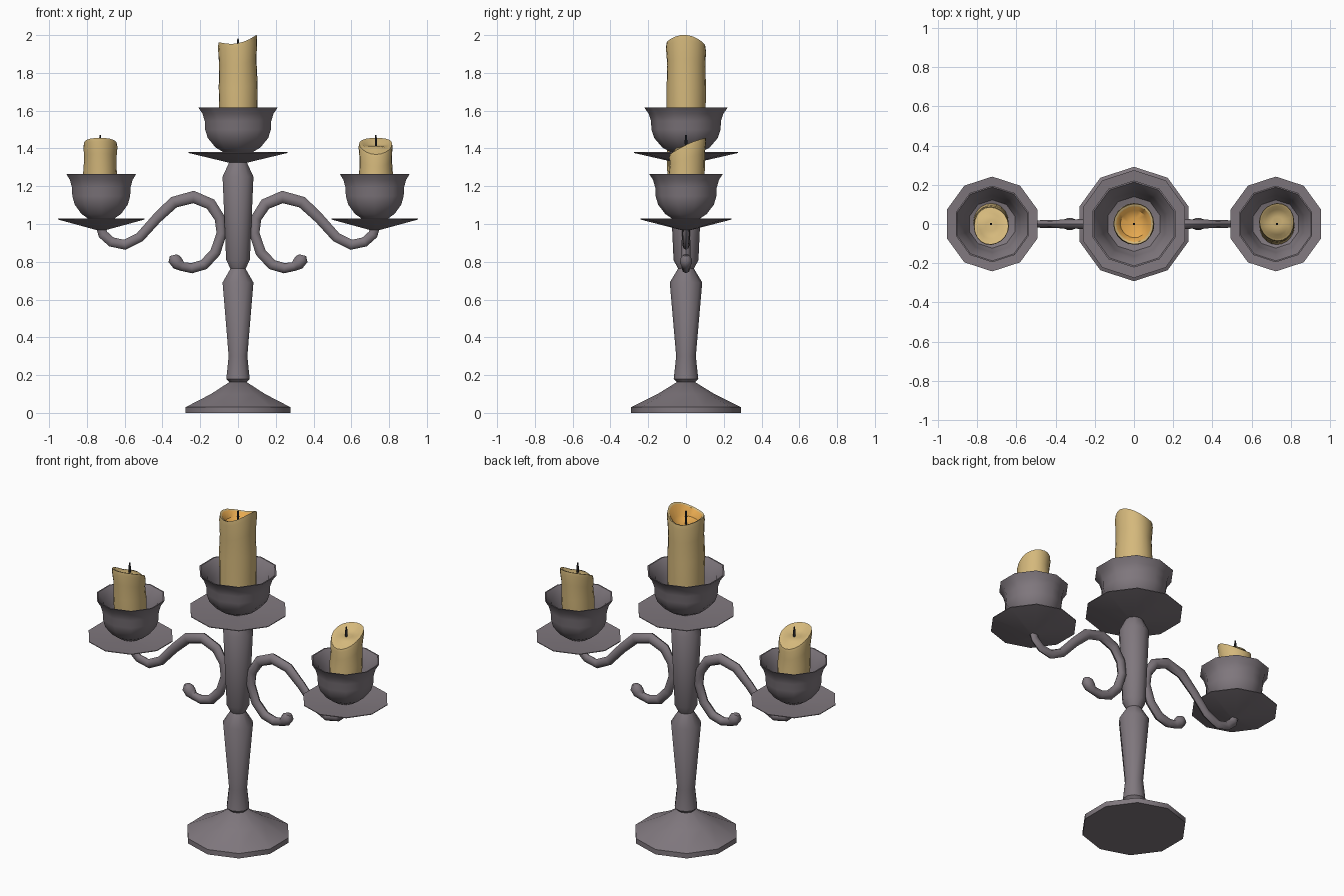
import bpy, bmesh, math
from math import sin, cos, pi, radians
from mathutils import Vector

if "Cube" in bpy.data.objects:
    bpy.data.objects.remove(bpy.data.objects["Cube"])


def material(name, rgb):
    m = bpy.data.materials.new(name)
    m.diffuse_color = (*rgb, 1)
    m.use_nodes = True
    m.node_tree.nodes["Principled BSDF"].inputs["Base Color"].default_value = m.diffuse_color
    return m


METAL = material("dark_pewter", (0.215, 0.187, 0.208))
WAX = material("cream_wax", (0.66, 0.48, 0.20))
GLOW = material("amber_melted_wax", (0.80, 0.40, 0.08))
WICK = material("black_wick", (0.03, 0.03, 0.035))


def finish(name, bm, mats, angle=40):
    bmesh.ops.recalc_face_normals(bm, faces=bm.faces[:])
    me = bpy.data.meshes.new(name)
    bm.to_mesh(me)
    bm.free()
    for m in mats:
        me.materials.append(m)
    ob = bpy.data.objects.new(name, me)
    bpy.context.collection.objects.link(ob)
    bpy.context.view_layer.objects.active = ob
    ob.select_set(True)
    bpy.ops.object.shade_smooth_by_angle(angle=radians(angle))
    ob.select_set(False)
    return ob


def skin(bm, rings, mat_for_ring=lambda i: 0):
    """Bridge successive rings of points and cap both ends."""
    vs = [[bm.verts.new(p) for p in r] for r in rings]
    n = len(vs[0])
    for i in range(len(vs) - 1):
        for k in range(n):
            j = (k + 1) % n
            f = bm.faces.new((vs[i][k], vs[i][j], vs[i + 1][j], vs[i + 1][k]))
            f.material_index = mat_for_ring(i)
    bm.faces.new(vs[0])
    bm.faces.new(vs[-1]).material_index = mat_for_ring(len(vs) - 1)


def lathe(name, profile, n=10, loc=(0, 0, 0), s=1.0, mat=METAL, turn=pi / 2):
    bm = bmesh.new()
    rings = [[(loc[0] + s * r * cos(turn + 2 * pi * k / n),
               loc[1] + s * r * sin(turn + 2 * pi * k / n),
               loc[2] + z) for k in range(n)] for r, z in profile]
    skin(bm, rings)
    return finish(name, bm, [mat])


# Foot and turned stem
lathe("base", [(.292, 0), (.292, .03), (.15, .10), (.045, .165)])
lathe("lower_stem", [(.04, .155), (.065, .18), (.052, .30), (.086, .69), (.038, .77)])
lathe("upper_stem", [(.038, .755), (.066, .81), (.086, 1.25), (.05, 1.325)])


# Drip dish and flared cup, placed by the dish rim height
def holder(name, x, z, s):
    lathe(name + "_dish", [(.03, -.06), (.275, -.004), (.275, 0), (.03, -.018)],
          loc=(x, 0, z), s=s)
    lathe(name + "_cup", [(.05, -.018), (.125, .025), (.168, .075), (.183, .12),
                          (.185, .165), (.198, .205), (.222, .238), (.214, .238),
                          (.178, .19), (.165, .14), (.14, .08), (.03, .05)],
          loc=(x, 0, z), s=s)


holder("center", 0, 1.38, 1.0)
for side, sx in (("left", -1), ("right", 1)):
    holder(side, sx * .724, 1.028, .88)


# Scrolled arms: flattened tube along a curve in the xz plane
PATH = [(.725, .985, .026), (.715, .945, .026), (.67, .905, .026), (.60, .89, .027),
        (.52, .93, .026), (.43, 1.03, .027), (.34, 1.115, .031), (.235, 1.143, .033),
        (.145, 1.105, .031), (.096, 1.03, .028), (.087, .95, .027), (.12, .85, .028),
        (.18, .785, .028), (.245, .766, .027), (.295, .775, .024), (.318, .79, .034),
        (.338, .815, .034), (.343, .835, .018)]


def arm(name, sx):
    bm = bmesh.new()
    rings = []
    for i, (x, z, r) in enumerate(PATH):
        a, b = PATH[max(i - 1, 0)], PATH[min(i + 1, len(PATH) - 1)]
        t = Vector((b[0] - a[0], b[1] - a[1])).normalized()
        flat = .65 + .3 * i / len(PATH)          # thinner in depth near the cup
        rings.append([(sx * (x - t.y * r * cos(q)), r * flat * sin(q), z + t.x * r * cos(q))
                      for q in (2 * pi * k / 8 for k in range(8))])
    skin(bm, rings)
    finish(name, bm, [METAL], 50)


arm("left_arm", -1)
arm("right_arm", 1)


# Candles: softly uneven column, uneven rim, sunken top
def candle(name, x, z0, rx, ry, rim, well, lean=0.0, flip=1, glow=False, n=20):
    # each ring: (radius factor, height fraction to rim, blend to well height)
    steps = [(1.0, 0, 0), (.97, .3, 0), (.99, .55, 0), (.95, .78, 0), (1.0, .95, 0),
             (.97, 1, 0), (.86, 1, .08), (.66, 1, .75), (.3, 1, 1)]
    bm = bmesh.new()
    rings = []
    for f, h, w in steps:
        ring = []
        for k in range(n):
            a = 2 * pi * k / n
            top = rim(a)
            z = (z0 + (top - z0) * h) * (1 - w) + well * w
            wob = 1 + .02 * sin(3 * a + 5 * h) * (h > 0)
            px, py = rx * f * wob * cos(a), ry * f * wob * sin(a) + lean * (h - .5)
            ring.append((x + flip * px, flip * py, z))
        rings.append(ring)
    skin(bm, rings, lambda i: 1 if glow and i >= 6 else 0)
    finish(name, bm, [WAX, GLOW] if glow else [WAX])


candle("center_candle", 0, 1.43, .104, .106,
       lambda a: 1.965 + .02 * cos(a) - .008 * sin(a) + .016 * cos(2 * a), 1.90, glow=True)
lathe("center_wick", [(.006, 1.89), (.007, 1.95), (.004, 1.983)], 6, mat=WICK)
for side, sx in (("left", -1), ("right", 1)):
    candle(side + "_candle", sx * .73, 1.08, .09, .098,
           lambda a: 1.418 + .044 * sin(a) + .006 * cos(2 * a), 1.412, lean=.02, flip=sx)
    lathe(side + "_wick", [(.006, 1.40), (.007, 1.44), (.004, 1.47)], 6,
          loc=(sx * .73, 0, 0), mat=WICK)
